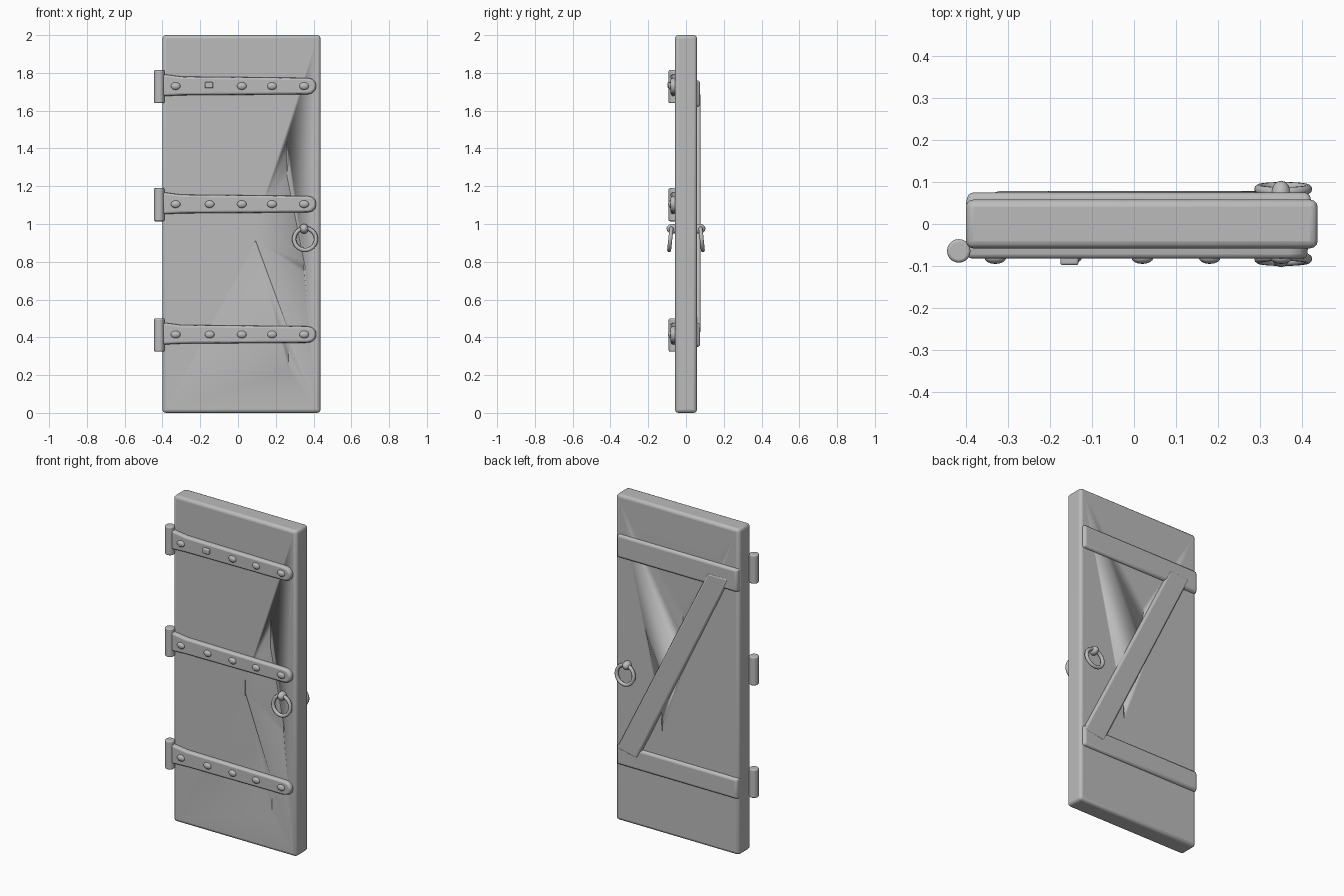
import bpy, bmesh, math
from mathutils import Vector

if "Cube" in bpy.data.objects:
    bpy.data.objects.remove(bpy.data.objects["Cube"])

grey = bpy.data.materials.new("plain grey")
grey.diffuse_color = (0.5, 0.5, 0.5, 1)
grey.use_nodes = True
grey.node_tree.nodes["Principled BSDF"].inputs["Base Color"].default_value = grey.diffuse_color


def finish(ob, name, bevel=0.0, segments=3):
    ob.name = name
    ob.data.materials.clear()
    ob.data.materials.append(grey)
    if bevel:
        m = ob.modifiers.new("Bevel", "BEVEL")
        m.width, m.segments, m.limit_method = bevel, segments, "ANGLE"
    bpy.ops.object.select_all(action="DESELECT")
    ob.select_set(True)
    bpy.context.view_layer.objects.active = ob
    bpy.ops.object.shade_smooth_by_angle(angle=math.radians(50))
    return ob


def plate(name, outline, y0, y1, bevel, inset=0.0):
    """Extrude an x-z outline from y0 to y1, narrowing the outer face by inset."""
    bm = bmesh.new()
    c = sum((Vector(p) for p in outline), Vector((0, 0))) / len(outline)
    base = [bm.verts.new((x, y0, z)) for x, z in outline]
    top = [bm.verts.new((x - math.copysign(inset, x - c.x), y1,
                         z - math.copysign(inset, z - c.y))) for x, z in outline]
    n = len(base)
    bm.faces.new(base)
    bm.faces.new(top[::-1])
    for i in range(n):
        j = (i + 1) % n
        bm.faces.new((base[i], top[i], top[j], base[j]))
    bmesh.ops.recalc_face_normals(bm, faces=bm.faces)
    me = bpy.data.meshes.new(name)
    bm.to_mesh(me)
    bm.free()
    ob = bpy.data.objects.new(name, me)
    bpy.context.collection.objects.link(ob)
    return finish(ob, name, bevel)


def rect(x0, x1, z0, z1):
    return [(x0, z0), (x1, z0), (x1, z1), (x0, z1)]


# Door slab with softened edges
slab = plate("door_slab", rect(-0.40, 0.437, 0, 2), -0.058, 0.058, 0.018)

# Thin cracks in the boards
cracks = [(0.09, 0.90, 1.0, -1), (0.35, 0.74, 0.80, -1), (0.27, 0.22, 0.35, -1),
          (0.26, 1.25, 1.45, -1), (0.12, 0.62, 0.75, 1), (-0.02, 1.05, 1.4, 1)]
for i, (x, z0, z1, side) in enumerate(cracks):
    zm = (z0 + z1) / 2
    cutter = plate(f"crack_cutter_{i}",
                   [(x, z0), (x + 0.006, zm), (x, z1), (x - 0.003, zm)],
                   side * 0.052, side * 0.07, 0)
    cutter.hide_render = True
    cutter.hide_viewport = True
    m = slab.modifiers.new("Crack", "BOOLEAN")
    m.operation, m.object, m.solver = "DIFFERENCE", cutter, "EXACT"

# Strap hinges: tapering strap, barrel and rivets
for label, z in (("top", 1.735), ("middle", 1.11), ("bottom", 0.42)):
    tip = [(0.372 + 0.045 * math.cos(a), z - 0.005 + 0.045 * math.sin(a))
           for a in (math.radians(d) for d in range(-90, 91, 30))]
    strap = [(-0.40, z + 0.06), (-0.40, z - 0.06), (-0.30, z - 0.055)] + tip \
        + [(-0.30, z + 0.047)]
    plate(f"{label}_hinge_strap", strap, -0.045, -0.082, 0.01, 0.004)

    bpy.ops.mesh.primitive_cylinder_add(vertices=20, radius=0.028, depth=0.175,
                                        location=(-0.417, -0.064, z - 0.008))
    finish(bpy.context.object, f"{label}_hinge_barrel", 0.007)

    for x in (-0.33, -0.15, 0.02, 0.18, 0.35):
        if label == "top" and x == -0.15:
            plate("square_nail", rect(-0.175, -0.132, z - 0.016, z + 0.016),
                  -0.075, -0.098, 0.006)
            continue
        bpy.ops.mesh.primitive_uv_sphere_add(segments=16, ring_count=8, radius=1,
                                             location=(x, -0.08, z - 0.005))
        rivet = bpy.context.object
        rivet.scale = (0.026, 0.015, 0.02)
        finish(rivet, f"{label}_hinge_rivet")

# Back ledges and diagonal brace
plate("upper_ledge", rect(-0.402, 0.425, 1.615, 1.765), 0.04, 0.075, 0.012, 0.008)
plate("lower_ledge", rect(-0.402, 0.425, 0.345, 0.48), 0.04, 0.075, 0.012, 0.008)
plate("diagonal_brace", [(-0.34, 1.69), (-0.20, 1.69), (0.42, 0.45), (0.28, 0.42)],
      0.04, 0.078, 0.012)

# Ring handles with their staples, one on each face
for label, side in (("front", -1), ("back", 1)):
    bpy.ops.mesh.primitive_torus_add(major_radius=0.058, minor_radius=0.011,
                                     major_segments=32, minor_segments=10,
                                     location=(0.355, side * 0.083, 0.92),
                                     rotation=(math.radians(90 + side * 6), 0, 0))
    finish(bpy.context.object, f"{label}_ring_handle")
    bpy.ops.mesh.primitive_uv_sphere_add(segments=16, ring_count=10, radius=1,
                                         location=(0.35, side * 0.07, 0.975))
    staple = bpy.context.object
    staple.scale = (0.024, 0.033, 0.026)
    finish(staple, f"{label}_ring_staple")
